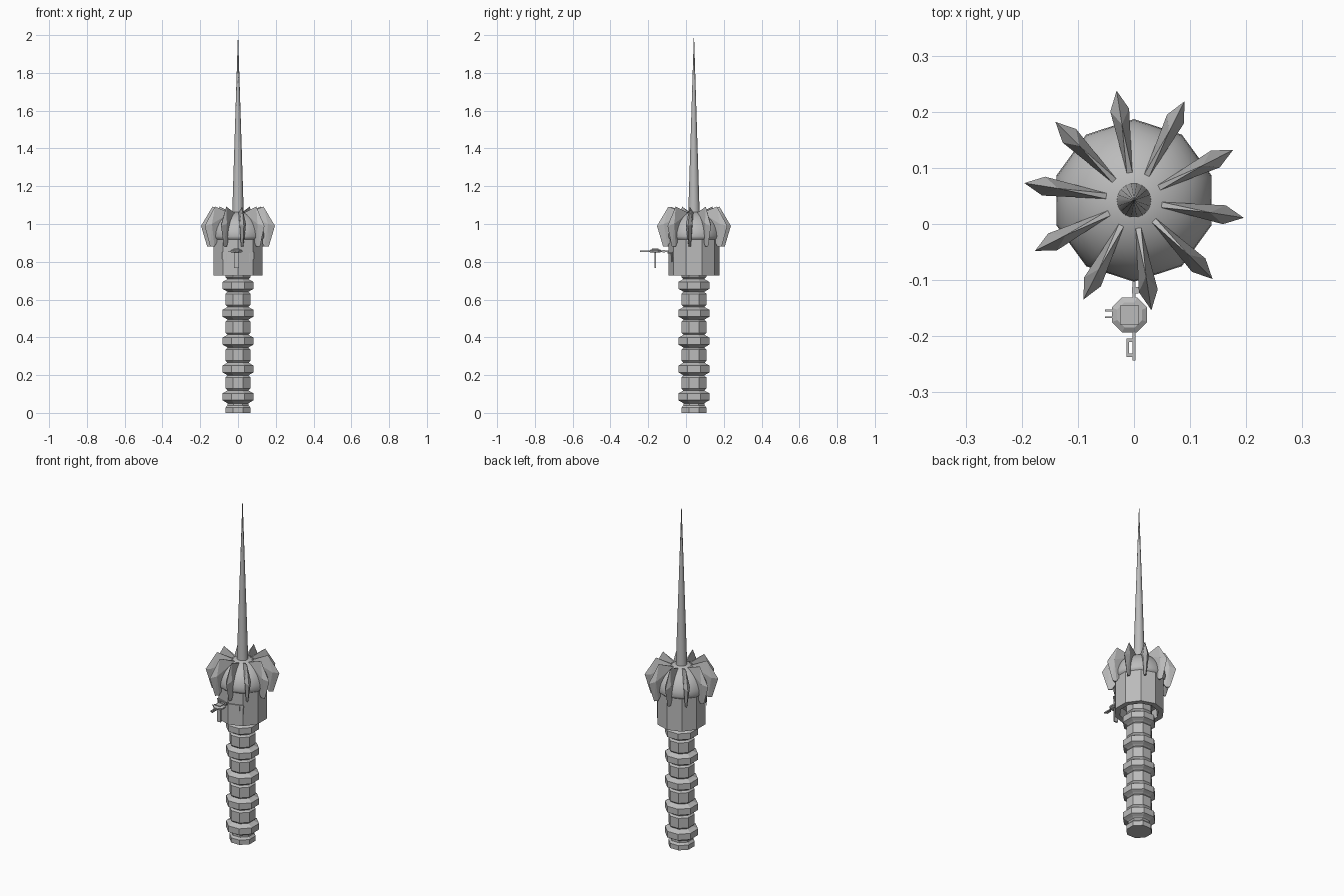
import bpy, bmesh, math
from mathutils import Matrix, Vector

if "Cube" in bpy.data.objects:
    bpy.data.objects.remove(bpy.data.objects["Cube"], do_unlink=True)

AXIS_Y = 0.042

grey = bpy.data.materials.new("plain grey")
grey.use_nodes = True
COLOUR = (0.5, 0.5, 0.5, 1)
grey.diffuse_color = COLOUR
grey.node_tree.nodes["Principled BSDF"].inputs["Base Color"].default_value = COLOUR


def finish(bm, name, smooth=None):
    bmesh.ops.recalc_face_normals(bm, faces=bm.faces)
    mesh = bpy.data.meshes.new(name)
    bm.to_mesh(mesh)
    bm.free()
    mesh.materials.append(grey)
    obj = bpy.data.objects.new(name, mesh)
    bpy.context.collection.objects.link(obj)
    if smooth:
        bpy.ops.object.select_all(action="DESELECT")
        obj.select_set(True)
        bpy.context.view_layer.objects.active = obj
        bpy.ops.object.shade_smooth_by_angle(angle=math.radians(smooth))
    return obj


def lathe(name, profile, sides, turn=0, centre=(0, AXIS_Y), smooth=None):
    """Turn (radius, height) points about a vertical axis, closing the ends."""
    bm = bmesh.new()
    rings = []
    for r, z in profile:
        angles = [math.radians(turn) + math.tau * i / sides for i in range(sides)]
        rings.append([bm.verts.new((centre[0] + r * math.cos(a),
                                    centre[1] + r * math.sin(a), z)) for a in angles])
    for low, high in zip(rings, rings[1:]):
        for i in range(sides):
            j = (i + 1) % sides
            bm.faces.new((low[i], low[j], high[j], high[i]))
    bm.faces.new(rings[0])
    bm.faces.new(rings[-1])
    return finish(bm, name, smooth)


def box(name, centre, size, turn=0):
    bm = bmesh.new()
    matrix = (Matrix.Translation(centre) @ Matrix.Rotation(turn, 4, "Z")
              @ Matrix.Diagonal((*size, 1)))
    bmesh.ops.create_cube(bm, size=1, matrix=matrix)
    return finish(bm, name)


# Ribbed octagonal stalk with five collars
flat = 1 / math.cos(math.pi / 8)
stalk = [(0.066, 0), (0.066, 0.028), (0.056, 0.04)]
for i in range(5):
    z = 0.085 + 0.1475 * i
    stalk += [(0.056, z - 0.034), (0.066, z - 0.027), (0.083, z - 0.018),
              (0.083, z + 0.018), (0.066, z + 0.027), (0.056, z + 0.034),
              (0.066, z + 0.044), (0.066, z + 0.103), (0.056, z + 0.112)]
lathe("stalk", [(r * flat, z) for r, z in stalk], 8, 22.5)

# Ten-sided housing with a recess underneath
lathe("housing", [(0.05, 0.78), (0.1, 0.78), (0.105, 0.728), (0.135, 0.728),
                  (0.135, 0.94), (0.05, 0.94)], 10, 18)

# Domed cap
dome = [(0.13, 0.915), (0.142, 0.925), (0.145, 0.935)]
for i in range(1, 9):
    a = math.radians(10 * i)
    dome.append((0.145 * math.cos(a), 0.935 + 0.133 * math.sin(a)))
lathe("dome", dome, 10, 18, smooth=40)

# Tall needle
lathe("spire", [(0.031, 1.05), (0.03, 1.075), (0.0005, 2.0)], 18, smooth=40)

# Ten keeled fins round the dome: (radius, half width, height)
FIN = [(0.05, 0.005, 1.06), (0.08, 0.005, 0.98), (0.137, 0, 1.092),
       (0.163, 0.017, 1.0), (0.198, 0, 0.99), (0.165, 0, 0.88),
       (0.143, 0.006, 0.88), (0.11, 0.006, 0.94)]
for i in range(10):
    turn = Matrix.Rotation(math.radians(-9 + 36 * i), 4, "Z")
    bm = bmesh.new()
    for r, w, z in FIN:
        for side in ((-1, 1) if w else (0,)):
            bm.verts.new(turn @ Vector((r, side * w, z)) + Vector((0, AXIS_Y, 0)))
    hull = bmesh.ops.convex_hull(bm, input=bm.verts)
    loose = [v for v in bm.verts if not v.link_faces]
    bmesh.ops.delete(bm, geom=loose, context="VERTS")
    finish(bm, f"fin_{i + 1}")

# Octagonal hanging platform with a raised hatch and a post below
HUB = (-0.008, -0.162)
lathe("platform", [(0.024, 0.848), (0.034, 0.852), (0.034, 0.86), (0.024, 0.866)],
      8, 22.5, HUB)
box("platform_hatch", (*HUB, 0.867), (0.034, 0.034, 0.006))
box("platform_post", (*HUB, 0.81), (0.024, 0.008, 0.085))

# Boom from the housing through the platform, with end hook and joint
box("boom", (0, -0.163, 0.856), (0.006, 0.16, 0.007))
box("boom_joint", (0.002, -0.118, 0.856), (0.012, 0.012, 0.012))
box("hook_back", (-0.011, -0.22, 0.856), (0.005, 0.03, 0.007))
for i, y in enumerate((-0.207, -0.234)):
    box(f"hook_arm_{i + 1}", (-0.005, y, 0.856), (0.016, 0.006, 0.007))
for i, y in enumerate((-0.154, -0.166)):
    box(f"prong_{i + 1}", (-0.044, y, 0.856), (0.016, 0.003, 0.004))

# Front rails with hanging spikes
for side, word in ((1, "left"), (-1, "right")):
    box(f"rail_{word}", (side * 0.042, -0.082, 0.848), (0.088, 0.007, 0.007),
        side * math.radians(18))
    for i, x in enumerate((0.062, 0.082)):
        y = -0.096 + x * math.tan(math.radians(18))
        lathe(f"spike_{word}_{i + 1}", [(0.001, 0.8), (0.004, 0.848)], 4, 45,
              (side * x, y))
